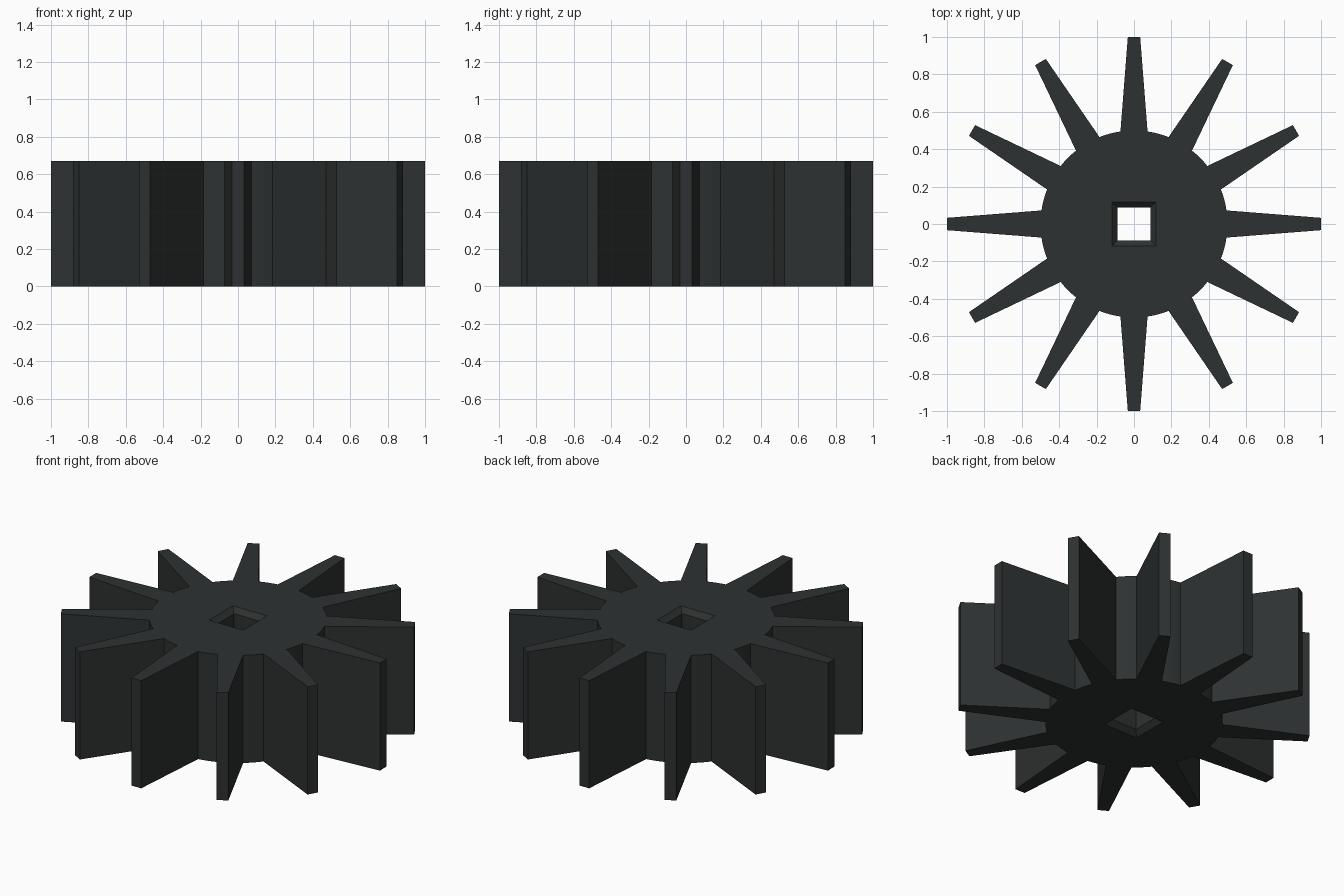
import bpy, bmesh, math

if "Cube" in bpy.data.objects:
    bpy.data.objects.remove(bpy.data.objects["Cube"])

H = 0.67          # height
R = 0.5           # hub radius
BLADES = 12
ARC = 6           # hub segments between neighbouring blades
ROOT, TIP = 0.0725, 0.033   # blade half widths


def lathe_outline():
    """Hub outline with the tapered blades merged into it."""
    pts = []
    root_ang = math.asin(ROOT / R)
    step = 2 * math.pi / BLADES
    for i in range(BLADES):
        a = i * step
        c, s = math.cos(a), math.sin(a)
        for w in (-TIP, TIP):
            pts.append((c - s * w, s + c * w))
        for k in range(ARC + 1):
            t = a + root_ang + (step - 2 * root_ang) * k / ARC
            pts.append((R * math.cos(t), R * math.sin(t)))
    return pts


def square(h):
    return [(-h, -h), (h, -h), (h, h), (-h, h)]


def ring(bm, pts, z):
    return [bm.verts.new((x, y, z)) for x, y in pts]


def bridge(bm, lo, hi):
    n = len(lo)
    for i in range(n):
        j = (i + 1) % n
        bm.faces.new((lo[i], lo[j], hi[j], hi[i]))


bm = bmesh.new()

# outer wall of hub and blades
outline = lathe_outline()
outer = [ring(bm, outline, z) for z in (0, H)]
bridge(bm, *outer)

# square axle hole with chamfered mouths
levels = [(0.117, 0), (0.087, 0.03), (0.087, H - 0.03), (0.117, H)]
bore = [ring(bm, square(h), z) for h, z in levels]
for a, b in zip(bore, bore[1:]):
    bridge(bm, a, b)

# flat caps with the hole left open
for rim, hole in ((outer[0], bore[0]), (outer[1], bore[-1])):
    edges = [bm.edges.get((r[i], r[(i + 1) % len(r)]))
             for r in (rim, hole) for i in range(len(r))]
    bmesh.ops.triangle_fill(bm, edges=edges, use_beauty=True, use_dissolve=False)

bmesh.ops.recalc_face_normals(bm, faces=bm.faces)
me = bpy.data.meshes.new("paddle_wheel")
bm.to_mesh(me)
bm.free()
wheel = bpy.data.objects.new("paddle_wheel", me)
bpy.context.collection.objects.link(wheel)

# dark plastic
mat = bpy.data.materials.new("dark_plastic")
mat.diffuse_color = (0.027, 0.031, 0.031, 1)
mat.use_nodes = True
mat.node_tree.nodes["Principled BSDF"].inputs["Base Color"].default_value = mat.diffuse_color
me.materials.append(mat)
